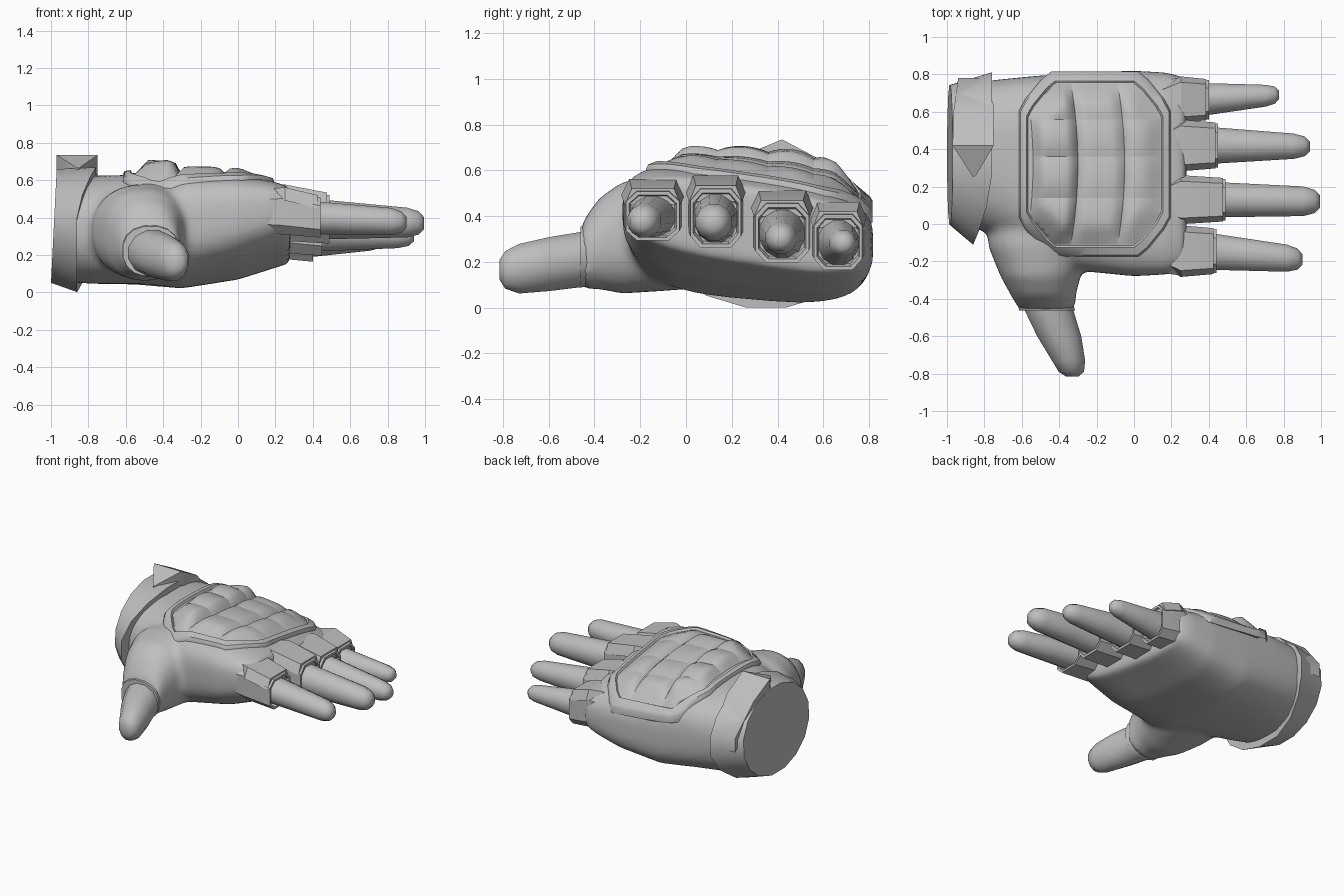
import bpy, bmesh
from math import sin, cos, pi, radians, copysign

if "Cube" in bpy.data.objects:
    bpy.data.objects.remove(bpy.data.objects["Cube"], do_unlink=True)

grey = bpy.data.materials.new("glove_grey")
grey.use_nodes = True
grey.diffuse_color = (0.52, 0.52, 0.52, 1)
grey.node_tree.nodes["Principled BSDF"].inputs["Base Color"].default_value = grey.diffuse_color


def ring(t, c, r, cz, rz, n=16, p=2.0, shear=0.0, axis="x"):
    """Superellipse cross-section at position t along an axis."""
    pts = []
    for i in range(n):
        a = 2 * pi * (i + 0.5) / n
        u = copysign(abs(cos(a)) ** (2 / p), cos(a))
        v = copysign(abs(sin(a)) ** (2 / p), sin(a))
        side, z = c + r * u, cz + rz * v + shear * r * u
        pts.append((t, side, z) if axis == "x" else (side, t, z))
    return pts


def loft(bm, rings):
    """Skin a list of equal rings and cap both ends."""
    loops = [[bm.verts.new(p) for p in r] for r in rings]
    n = len(loops[0])
    for a, b in zip(loops, loops[1:]):
        for i in range(n):
            j = (i + 1) % n
            bm.faces.new((a[i], a[j], b[j], b[i]))
    bm.faces.new(loops[0])
    bm.faces.new(loops[-1])


def finish(name, bm, angle=35):
    bmesh.ops.recalc_face_normals(bm, faces=bm.faces)
    me = bpy.data.meshes.new(name)
    bm.to_mesh(me)
    bm.free()
    me.materials.append(grey)
    ob = bpy.data.objects.new(name, me)
    bpy.context.scene.collection.objects.link(ob)
    bpy.ops.object.select_all(action="DESELECT")
    ob.select_set(True)
    bpy.context.view_layer.objects.active = ob
    bpy.ops.object.shade_smooth_by_angle(angle=radians(angle))
    return ob


def part(name, rings, angle=35):
    bm = bmesh.new()
    loft(bm, rings)
    return finish(name, bm, angle)


def lerp(a, b, t):
    return a + (b - a) * t


# Palm: x, y centre, half width, z centre, half height, shear
PALM = [
    (-0.95, 0.37, 0.37, 0.335, 0.28, 0.0),
    (-0.75, 0.36, 0.41, 0.335, 0.29, 0.0),
    (-0.55, 0.335, 0.455, 0.335, 0.29, -0.04),
    (-0.30, 0.28, 0.53, 0.325, 0.29, -0.09),
    (0.00, 0.27, 0.55, 0.345, 0.25, -0.13),
    (0.18, 0.27, 0.54, 0.36, 0.20, -0.15),
    (0.28, 0.27, 0.51, 0.36, 0.165, -0.16),
]
POWER = 3.2


def palm_top(x, y):
    """Height of the back of the hand."""
    for a, b in zip(PALM, PALM[1:]):
        if x <= b[0]:
            break
    t = max(0, min(1, (x - a[0]) / (b[0] - a[0])))
    _, c, r, cz, rz, sh = [lerp(p, q, t) for p, q in zip(a, b)]
    u = max(-0.95, min(0.95, (y - c) / r))
    return cz + rz * (1 - abs(u) ** POWER) ** (1 / POWER) + sh * r * u


# Palm and thumb base, fused into one smooth body
bm = bmesh.new()
loft(bm, [ring(x, c, r, cz, rz, 40, lerp(2.2, POWER, min(1, (x + 0.95) / 0.5)), sh)
          for x, c, r, cz, rz, sh in PALM])
THUMB_BASE = [
    (0.15, -0.47, 0.32, 0.33, 0.24),
    (-0.12, -0.495, 0.285, 0.325, 0.255),
    (-0.28, -0.50, 0.215, 0.305, 0.245),
    (-0.38, -0.485, 0.175, 0.28, 0.20),
    (-0.43, -0.47, 0.16, 0.245, 0.165),
    (-0.46, -0.465, 0.155, 0.22, 0.135),
]
loft(bm, [ring(*s, n=24, p=2.3, axis="y") for s in THUMB_BASE])
body = finish("palm_body", bm)
fuse = body.modifiers.new("Fuse", "REMESH")
fuse.mode = "VOXEL"
fuse.voxel_size = 0.022
fuse.use_smooth_shade = True
soft = body.modifiers.new("Soften", "SMOOTH")
soft.factor = 0.5
soft.iterations = 9

# Thumb
part("thumb", [ring(*s, n=12, axis="y") for s in (
    (-0.38, -0.47, 0.135, 0.22, 0.125),
    (-0.46, -0.455, 0.135, 0.21, 0.125),
    (-0.60, -0.40, 0.122, 0.19, 0.122),
    (-0.73, -0.35, 0.092, 0.17, 0.112),
    (-0.79, -0.335, 0.07, 0.165, 0.085),
    (-0.815, -0.33, 0.035, 0.165, 0.045))], 50)
part("thumb_cuff", [ring(*s, n=16, p=2.3, axis="y") for s in (
    (-0.40, -0.478, 0.15, 0.24, 0.14),
    (-0.462, -0.465, 0.152, 0.22, 0.135),
    (-0.462, -0.465, 0.125, 0.215, 0.11))])

# Fingers: sleeve end x, y, z, half width, half height, then tip x, y, z, radius
FINGERS = {
    "index": (0.44, -0.145, 0.40, 0.118, 0.108, 0.90, -0.19, 0.375, 0.075),
    "middle": (0.49, 0.13, 0.39, 0.112, 0.13, 0.995, 0.12, 0.37, 0.082),
    "ring": (0.45, 0.42, 0.325, 0.118, 0.13, 0.94, 0.415, 0.30, 0.07),
    "little": (0.40, 0.665, 0.285, 0.106, 0.122, 0.775, 0.69, 0.28, 0.06),
}
for name, (xe, y, z, hw, hh, xt, yt, zt, rt) in FINGERS.items():
    # rounded finger tapering to its tip
    rings = []
    for t, end in ((0, 1), (0.4, 1), (0.84, 1), (0.95, 0.78), (1, 0.4)):
        k = min(1, t / 0.84)
        rings.append(ring(lerp(xe - 0.05, xt, t), lerp(y, yt, t),
                          lerp(hw * 0.87, rt, k) * end, lerp(z, zt, t),
                          lerp(hh * 0.85, rt, k) * end, 12))
    part(name + "_finger", rings, 50)

    # angular sleeve with a recessed mouth
    part(name + "_sleeve", [
        ring(0.04, y, hw * 0.9, z + 0.03, hh, 8, 3.4),
        ring(0.23, y, hw * 1.13, z + 0.03, hh * 1.16, 8, 3.4),
        ring(xe, y, hw * 1.04, z, hh * 1.04, 8, 3.4),
        ring(xe, y, hw * 0.92, z, hh * 0.9, 8, 3.4),
        ring(xe - 0.04, y, hw * 0.85, z, hh * 0.8, 8, 3.4)], 20)

    # faceted knuckle guard on top of the sleeve
    guard = []
    for x, w, top in ((0.10, 0.4, hh + 0.04),
                      (0.25, 1.17, hh * 1.16 + 0.036),
                      (xe - 0.015, 1.04, hh * 1.04 + 0.008)):
        guard.append([(x, y + s * hw * w, z + top + dz)
                      for s, dz in ((-1, -0.07), (-0.75, 0), (0.75, 0), (1, -0.07))])
    part(name + "_knuckle_guard", guard, 20)

# Padded back panel: chamfered outline with a raised rim
PX, PY, RX, RY, CORNER = -0.21, 0.32, 0.405, 0.495, 1.62


def outline(a, scale):
    u, v = cos(a), sin(a)
    k = scale / max(abs(u), abs(v), (abs(u) + abs(v)) / CORNER)
    return PX + RX * u * k, PY + RY * v * k


rim = []
for scale, lift in ((1, -0.04), (1, 0.005), (0.98, 0.022), (0.9, 0.026),
                    (0.88, 0.01), (0.6, 0.012), (0.3, 0.012), (0.05, 0.012)):
    pts = [outline(2 * pi * i / 48, scale) for i in range(48)]
    rim.append([(x, y, palm_top(x, y) + lift) for x, y in pts])
part("back_panel", rim)


# Shallow cushions filling the panel in columns and rows
def cushion(x0, x1, y0, y1, rise):
    bm = bmesh.new()
    n = 8
    grid = []
    for i in range(n + 1):
        row = []
        for j in range(n + 1):
            u, v = 2 * i / n - 1, 2 * j / n - 1
            x, y = lerp(x0, x1, i / n), lerp(y0, y1, j / n)
            x += 0.05 * (1 - ((y - PY) / RY) ** 2)
            a, b = abs(x - PX) / RX, abs(y - PY) / RY
            edge = max(a, b, (a + b) / CORNER, 0.01)
            k = min(1, 0.87 / edge)
            x, y = PX + (x - PX) * k, PY + (y - PY) * k
            dome = (1 - u ** 6) * (1 - 0.3 * v * v) * min(1, max(0, 0.87 - edge) / 0.2)
            row.append(bm.verts.new((x, y, palm_top(x, y) + 0.012 + rise * dome)))
        grid.append(row)
    for i in range(n):
        for j in range(n):
            bm.faces.new((grid[i][j], grid[i + 1][j], grid[i + 1][j + 1], grid[i][j + 1]))
    finish("back_cushion", bm, 50)


columns = (-0.59, -0.35, -0.10, 0.14)
rows = (-0.11, 0.14, 0.36, 0.56, 0.75)
for x0, x1, rise in zip(columns, columns[1:], (0.07, 0.035, 0.035)):
    for y0, y1 in zip(rows, rows[1:]):
        cushion(x0, x1, y0, y1, rise)

# Wrist cuff with a slanted, flared edge and closed end
start = [(x + 0.015 * (z - 0.345) / 0.3, y, z)
         for x, y, z in ring(-0.985, 0.37, 0.38, 0.355, 0.31, 16)]


def cuff_edge(scale):
    pts = []
    for _, y, z in ring(0, 0.35, 0.47, 0.335, 0.34, 16):
        lean = 1.5 * ((y - 0.35) / 0.47 + (z - 0.335) / 0.34)
        x = -0.81 + 0.05 * max(-1, min(1, lean))
        pts.append((x, lerp(0.35, y, scale), lerp(0.335, z, scale)))
    return pts


part("wrist_cuff", [start, cuff_edge(1), cuff_edge(0.75)], 30)

# Pointed strap flap blending into the cuff
flap = []
for y, x0, x1, z in ((0.25, -0.86, -0.85, 0.665), (0.42, -0.97, -0.75, 0.735),
                     (0.60, -0.965, -0.75, 0.64), (0.78, -0.94, -0.76, 0.43)):
    flap.append([(x0, y, z - 0.1), (x0, y, z), (x1, y, z), (x1, y, z - 0.1)])
part("cuff_flap", flap, 50)
